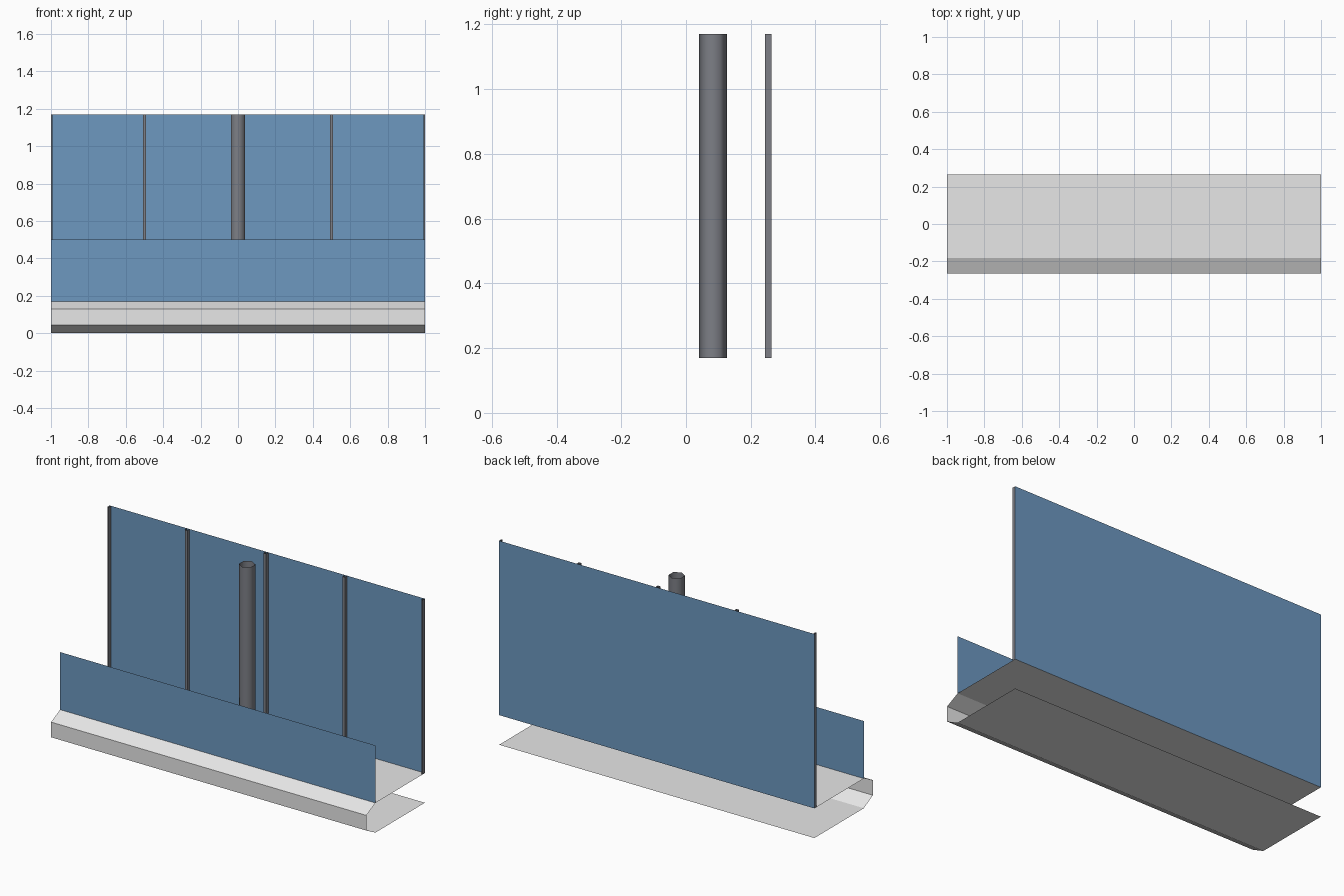
import bpy
from math import sin, cos, pi
from mathutils import Vector

cube = bpy.data.objects.get("Cube")
if cube:
    bpy.data.objects.remove(cube)


def material(name, rgb):
    mat = bpy.data.materials.new(name)
    mat.use_nodes = True
    mat.diffuse_color = (*rgb, 1)
    mat.node_tree.nodes["Principled BSDF"].inputs["Base Color"].default_value = (*rgb, 1)
    return mat


light_grey = material("light grey", (0.8, 0.8, 0.8))
blue = material("panel blue", (0.153, 0.314, 0.527))
steel = material("steel grey", (0.205, 0.212, 0.239))


def sheet(name, path, sweep, mat, closed=False, smooth=False):
    """Sweep an open or closed path into a thin, uncapped sheet."""
    n = len(path)
    verts = [Vector(p) for p in path]
    verts += [v + Vector(sweep) for v in verts]
    faces = [(i, (i + 1) % n, n + (i + 1) % n, n + i)
             for i in range(n if closed else n - 1)]
    mesh = bpy.data.meshes.new(name)
    mesh.from_pydata(verts, [], faces)
    mesh.materials.append(mat)
    for poly in mesh.polygons:
        poly.use_smooth = smooth
    obj = bpy.data.objects.new(name, mesh)
    bpy.context.collection.objects.link(obj)
    return obj


FRONT, BACK, LIP = -0.265, 0.265, -0.183
DECK, TOP = 0.17, 1.17

# Folded floor edge, open at the back and at both ends
fold = [(BACK, DECK), (LIP, DECK), (FRONT, 0.13), (FRONT, 0.043), (LIP, 0), (BACK, 0)]
sheet("floor_edge", [(-1, y, z) for y, z in fold], (2, 0, 0), light_grey)

# Low front panel and tall back wall
for name, y, top in (("front_panel", LIP, 0.5), ("back_wall", BACK, TOP)):
    sheet(name, [(-1, y, DECK), (1, y, DECK)], (0, 0, top - DECK), blue)

# Slim wall posts, cut in half at the two ends
for i in range(5):
    x = -1 + i / 2
    x0, x1 = max(x - 0.008, -1), min(x + 0.008, 1)
    y0 = 0.244
    outline = [(x0, BACK - 0.001, DECK), (x0, y0, DECK),
               (x1, y0, DECK), (x1, BACK - 0.001, DECK)]
    sheet(f"wall_post_{i + 1}", outline, (0, 0, TOP - DECK), steel)

# Hollow six-sided column
radius = 0.0433
ring = [(radius * sin(a * pi / 3), 0.0835 + radius * -cos(a * pi / 3), DECK) for a in range(6)]
sheet("column", ring, (0, 0, TOP - DECK), steel, closed=True, smooth=True)
